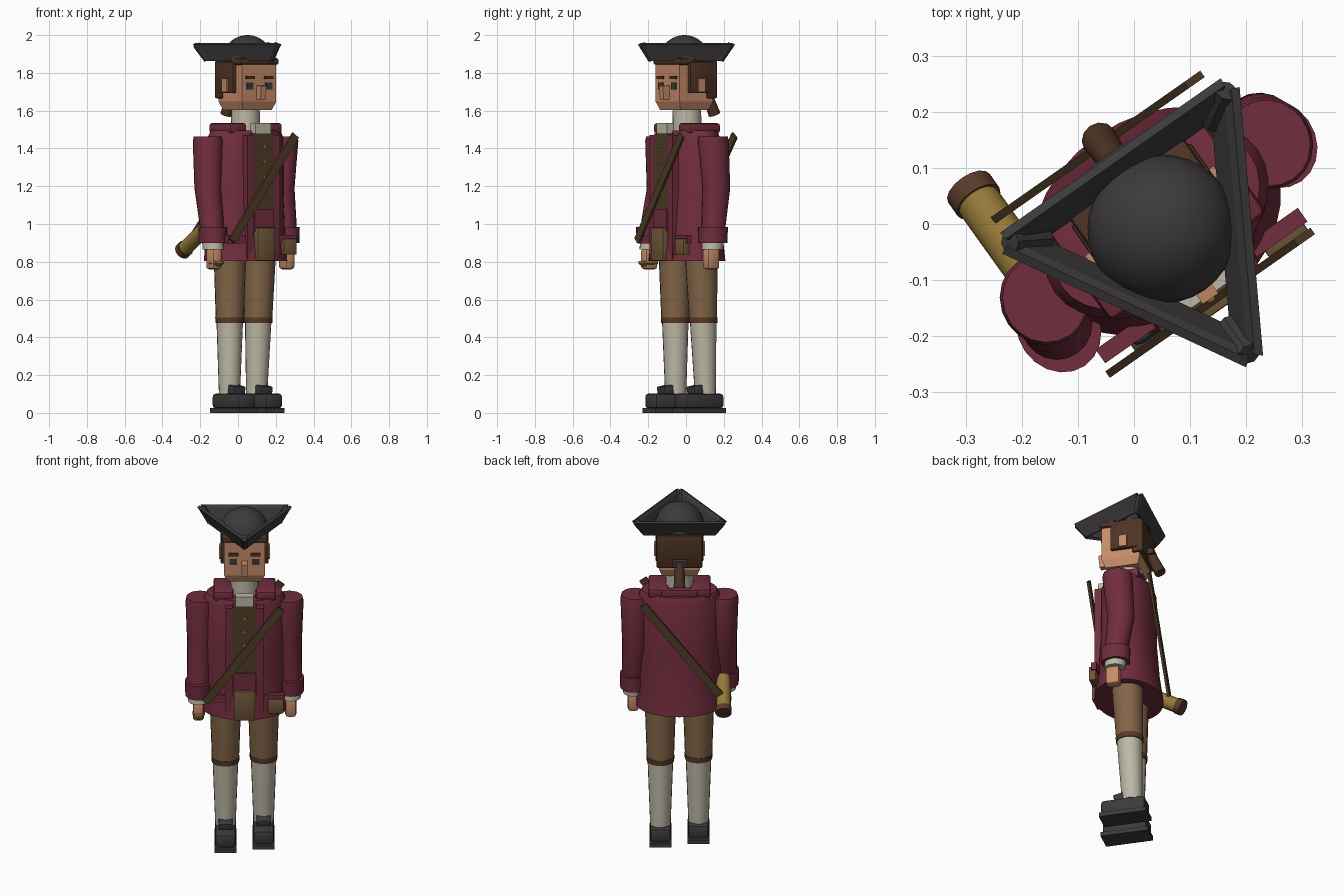
import bpy, bmesh, math
from mathutils import Vector, Matrix

if "Cube" in bpy.data.objects:
    bpy.data.objects.remove(bpy.data.objects["Cube"])

def material(name, rgb):
    m = bpy.data.materials.new(name)
    m.diffuse_color = (*rgb, 1)
    m.use_nodes = True
    m.node_tree.nodes["Principled BSDF"].inputs["Base Color"].default_value = m.diffuse_color
    return m

RED = material("coat_red", (0.165, 0.026, 0.047))
BLACK = material("charcoal", (0.045, 0.042, 0.043))
BREECH = material("breeches_brown", (0.225, 0.13, 0.065))
OLIVE = material("waistcoat_brown", (0.08, 0.046, 0.02))
HAIR = material("hair_brown", (0.075, 0.033, 0.018))
SKIN = material("skin", (0.56, 0.26, 0.14))
CREAM = material("cream", (0.51, 0.48, 0.38))
GOLD = material("brass", (0.3, 0.19, 0.04))
TAN = material("pouch_tan", (0.16, 0.095, 0.04))
LEATHER = material("leather", (0.1, 0.042, 0.022))

# The figure is built facing -y, then turned as a whole
TURN = Matrix.Translation((0.04, 0.005, 0)) @ Matrix.Rotation(math.radians(35), 4, 'Z')

def finish(name, bm, mat, smooth=True):
    bmesh.ops.recalc_face_normals(bm, faces=bm.faces)
    me = bpy.data.meshes.new(name)
    bm.to_mesh(me)
    bm.free()
    me.materials.append(mat)
    ob = bpy.data.objects.new(name, me)
    bpy.context.collection.objects.link(ob)
    ob.matrix_world = TURN
    if smooth:
        bpy.ops.object.select_all(action='DESELECT')
        ob.select_set(True)
        bpy.context.view_layer.objects.active = ob
        bpy.ops.object.shade_smooth_by_angle(angle=math.radians(35))
    return ob

def box(name, mat, c, s, bevel=0.0, rot=None, taper=1.0):
    """Box with centre c and size s; taper shrinks its lower end."""
    bm = bmesh.new()
    bmesh.ops.create_cube(bm, size=1)
    for v in bm.verts:
        k = taper if v.co.z < 0 else 1
        v.co = Vector((v.co.x * s[0] * k, v.co.y * s[1] * k, v.co.z * s[2]))
    if bevel:
        bmesh.ops.bevel(bm, geom=bm.edges[:], offset=bevel, segments=2,
                        profile=0.5, affect='EDGES')
    bm.transform(Matrix.Translation(c) @ (rot or Matrix()))
    return finish(name, bm, mat)

def loft(name, mat, rings, n=20):
    """Closed skin through rings of (centre x, y, z, radius x, radius y)."""
    bm = bmesh.new()
    loops = [[bm.verts.new((x + rx * math.cos(math.tau * i / n),
                            y + ry * math.sin(math.tau * i / n), z))
              for i in range(n)] for x, y, z, rx, ry in rings]
    for a, b in zip(loops, loops[1:]):
        for i in range(n):
            bm.faces.new((a[i], a[(i + 1) % n], b[(i + 1) % n], b[i]))
    bm.faces.new(loops[0])
    bm.faces.new(loops[-1])
    return finish(name, bm, mat)

def rod(name, mat, p, q, r1, r2, n=16):
    """Cylinder or cone from p to q."""
    p, q = Vector(p), Vector(q)
    d = q - p
    bm = bmesh.new()
    bmesh.ops.create_cone(bm, cap_ends=True, segments=n, radius1=r1, radius2=r2, depth=d.length)
    bm.transform(Matrix.Translation((p + q) / 2) @ d.to_track_quat('Z', 'Y').to_matrix().to_4x4())
    return finish(name, bm, mat)

# Legs and shoes
for side, s, hip, ankle in (("left", -1, -0.005, 0.0), ("right", 1, 0.018, 0.046)):
    knee = (hip + ankle) / 2
    x = 0.104 * s
    loft(side + "_breeches", BREECH, [(x, knee, 0.49, .074, .074), (x, hip, 0.86, .087, .087)])
    loft(side + "_knee_band", LEATHER, [(x, knee, 0.475, .075, .075), (x, knee, 0.505, .077, .077)])
    loft(side + "_stocking", CREAM, [(x, ankle, 0.1, .056, .056), (x, knee, 0.48, .07, .07)])
    fy = ankle - 0.04
    box(side + "_sole", BLACK, (x, fy, 0.0125), (0.12, 0.265, 0.025))
    box(side + "_shoe", BLACK, (x, fy, 0.063), (0.115, 0.25, 0.08), 0.018)
    box(side + "_shoe_tongue", BLACK, (x, fy - 0.02, 0.12), (0.075, 0.07, 0.05), 0.005,
        Matrix.Rotation(0.2, 4, 'X'))

# Coat body
loft("coat", RED, [(0, 0, .805, .238, .185), (0, 0, .95, .228, .165), (0, 0, 1.15, .222, .148),
                   (0, 0, 1.46, .222, .145), (0, 0, 1.495, .205, .13)], 32)
for s in (-1, 1):
    side = "left" if s < 0 else "right"
    box(side + "_collar", RED, (0.115 * s, 0, 1.507), (0.11, 0.2, 0.055), 0.014)
    box(side + "_lapel", RED, (0.085 * s, -0.142, 1.14), (0.04, 0.05, 0.66))
    box(side + "_pocket_flap", RED, (0.165 * s, -0.14, 0.92), (0.11, 0.03, 0.045))
box("back_collar", RED, (0, 0.085, 1.505), (0.2, 0.04, 0.055), 0.012)

# Waistcoat, buttons and neckcloth
box("waistcoat", OLIVE, (0, -0.145, 1.275), (0.13, 0.045, 0.41))
box("coat_front_panel", RED, (0, -0.15, 1.02), (0.12, 0.05, 0.12))
box("front_pouch", TAN, (0, -0.172, 0.893), (0.115, 0.045, 0.175), 0.004)
box("side_pouch", TAN, (0.17, -0.15, 0.88), (0.085, 0.04, 0.085), 0.004)
for z in (1.17, 1.25, 1.33, 1.41):
    rod("button", GOLD, (0, -0.166, z), (0, -0.174, z), 0.01, 0.008, 10)
box("cravat", CREAM, (0, -0.14, 1.507), (0.1, 0.045, 0.055))
loft("neck_cloth", CREAM, [(0, 0, 1.48, .078, .078), (0, 0, 1.605, .075, .075)])

# Crossing straps
def strap(name, y, x1, z1, x2, z2):
    length = math.hypot(x2 - x1, z2 - z1)
    rot = Matrix.Rotation(math.atan2(x2 - x1, z2 - z1), 4, 'Y')
    box(name, OLIVE, ((x1 + x2) / 2, y, (z1 + z2) / 2), (0.045, 0.014, length), 0, rot)

strap("front_strap", -0.174, -0.21, 0.91, 0.2, 1.47)
strap("back_strap", 0.168, -0.22, 0.93, 0.2, 1.47)

# Arms
for side, s, elbow, wrist in (("left", -1, 0.0, -0.056), ("right", 1, 0.02, -0.008)):
    x = 0.243 * s
    xw = 0.252 * s
    loft(side + "_sleeve", RED, [(xw, wrist, .95, .062, .062), (x, elbow, 1.19, .07, .075),
                                 (x, 0, 1.44, .079, .083), (x, 0, 1.462, .074, .078)])
    loft(side + "_cuff", RED, [(xw, wrist, .9, .071, .079), (xw, wrist, .985, .073, .082)])
    loft(side + "_shirt_cuff", CREAM, [(xw, wrist - .005, .865, .055, .058),
                                       (xw, wrist, .91, .055, .058)])
    box(side + "_hand", SKIN, (xw, wrist - .012, .815), (0.06, 0.078, 0.11), 0.016)
loft("hand_guard", GOLD, [(-.25, -.075, .775, .02, .04), (-.25, -.075, .79, .035, .063),
                          (-.25, -.075, .805, .035, .063)], 8)

# Scabbard behind the hip
rod("scabbard", GOLD, (-0.238, 0.03, 0.975), (-0.24, 0.215, 0.87), 0.04, 0.04)
rod("scabbard_cap", LEATHER, (-0.24, 0.21, 0.873), (-0.24, 0.24, 0.856), 0.045, 0.045)

# Head and face
box("jaw", SKIN, (0, -0.017, 1.625), (0.222, 0.215, 0.045), 0, None, 0.84)
box("head", SKIN, (0, -0.017, 1.76), (0.222, 0.215, 0.225))
box("nose", SKIN, (0, -0.14, 1.695), (0.034, 0.05, 0.075), 0, Matrix.Rotation(0.1, 4, 'X'))
for s in (-1, 1):
    side = "left" if s < 0 else "right"
    box(side + "_eye", BLACK, (0.061 * s, -0.126, 1.73), (0.042, 0.008, 0.036))
    box(side + "_brow", HAIR, (0.06 * s, -0.128, 1.775), (0.056, 0.012, 0.016))
    box(side + "_ear", SKIN, (0.125 * s, 0.0, 1.735), (0.03, 0.045, 0.07))
    box(side + "_hair", HAIR, (0.115 * s, 0.005, 1.775), (0.03, 0.15, 0.165), 0.005)

# Hair
box("back_hair", HAIR, (0, 0.08, 1.765), (0.25, 0.065, 0.2), 0.01)
box("top_hair", HAIR, (0, -0.015, 1.86), (0.25, 0.24, 0.035), 0.012)
rod("ponytail", HAIR, (0, 0.12, 1.71), (0, 0.178, 1.58), 0.026, 0.032, 12)
box("hair_ribbon", BLACK, (0, 0.125, 1.705), (0.08, 0.045, 0.032))

# Three-cornered hat: domed crown and three flared brim sides
HY = -0.017
loft("hat_crown", BLACK, [(0, HY, 1.87 + .13 * math.sin(math.radians(a)),
                           .133 * math.cos(math.radians(a)), .133 * math.cos(math.radians(a)))
                          for a in (0, 12, 24, 36, 48, 60, 70, 79, 87)], 32)
for i, side in enumerate(("back", "left", "right")):
    bm = bmesh.new()
    # slanted section as (distance outwards, z, half length), swept along the side
    section = [(.105, 1.87, .18), (.12, 1.862, .185), (.152, 1.935, .232),
               (.16, 1.95, .24), (.145, 1.957, .238), (.132, 1.942, .225)]
    ends = [[bm.verts.new((e * h, d, z)) for d, z, h in section] for e in (-1, 1)]
    n = len(section)
    for k in range(n):
        bm.faces.new((ends[0][k], ends[0][(k + 1) % n], ends[1][(k + 1) % n], ends[1][k]))
    bm.faces.new(ends[0])
    bm.faces.new(ends[1])
    bm.transform(Matrix.Translation((0, HY, 0)) @ Matrix.Rotation(math.tau * i / 3, 4, 'Z'))
    finish(side + "_brim", bm, BLACK, False)
    # knob closing each corner
    a = math.radians(30 + 120 * i)
    c = Vector((math.cos(a), math.sin(a), 0))
    rod("brim_corner", BLACK, c * 0.21 + Vector((0, HY, 1.872)),
        c * 0.272 + Vector((0, HY, 1.95)), 0.022, 0.02, 8)
